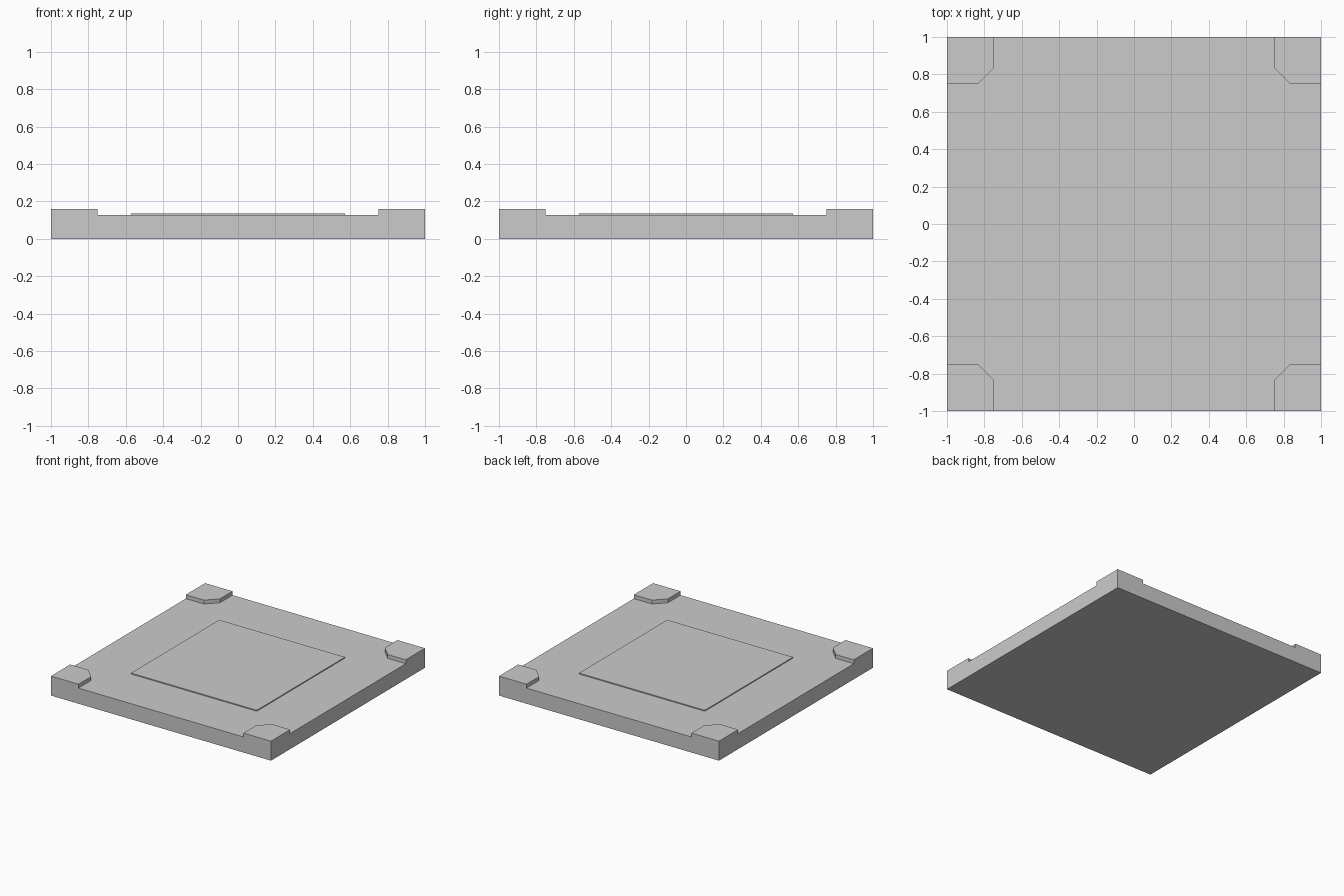
import bpy, bmesh
from mathutils import Vector, Matrix
from math import pi

if "Cube" in bpy.data.objects:
    bpy.data.objects.remove(bpy.data.objects["Cube"])

HALF, PLATE_Z, POST_Z = 1.0, 0.128, 0.16
POST, CUT = 0.75, 0.835          # inner post edge and start of its chamfer
PANEL, PANEL_Z = 0.572, 0.136


def finish(bm, name):
    bmesh.ops.recalc_face_normals(bm, faces=bm.faces)
    mesh = bpy.data.meshes.new(name)
    bm.to_mesh(mesh)
    bm.free()
    obj = bpy.data.objects.new(name, mesh)
    bpy.context.collection.objects.link(obj)
    return obj


def raise_faces(bm, faces, height):
    """Extrude faces upward and return the new top faces."""
    geom = bmesh.ops.extrude_face_region(bm, geom=faces)["geom"]
    bmesh.ops.translate(bm, vec=(0, 0, height),
                        verts=[g for g in geom if isinstance(g, bmesh.types.BMVert)])
    return [g for g in geom if isinstance(g, bmesh.types.BMFace)]


# Base plate with chamfered corner posts rising from it, as one solid
bm = bmesh.new()
outline = []
for i in range(4):
    turn = Matrix.Rotation(i * pi / 2, 3, 'Z')
    inner = [bm.verts.new(turn @ Vector(p)) for p in
             ((HALF, POST, 0), (CUT, POST, 0), (POST, CUT, 0), (POST, HALF, 0))]
    tip = bm.verts.new(turn @ Vector((HALF, HALF, 0)))
    bm.faces.new([tip] + inner[::-1])
    outline += inner
bm.faces.new(outline)
bmesh.ops.recalc_face_normals(bm, faces=bm.faces)
tops = raise_faces(bm, bm.faces[:], PLATE_Z)
raise_faces(bm, [f for f in tops if len(f.verts) == 5], POST_Z - PLATE_Z)
finish(bm, "base_plate_with_corner_posts")

# Thin raised square in the middle
bm = bmesh.new()
bmesh.ops.create_cube(bm, size=1, matrix=Matrix.Translation((0, 0, (PLATE_Z + PANEL_Z) / 2))
                      @ Matrix.Diagonal((2 * PANEL, 2 * PANEL, PANEL_Z - PLATE_Z, 1)))
finish(bm, "centre_panel")
